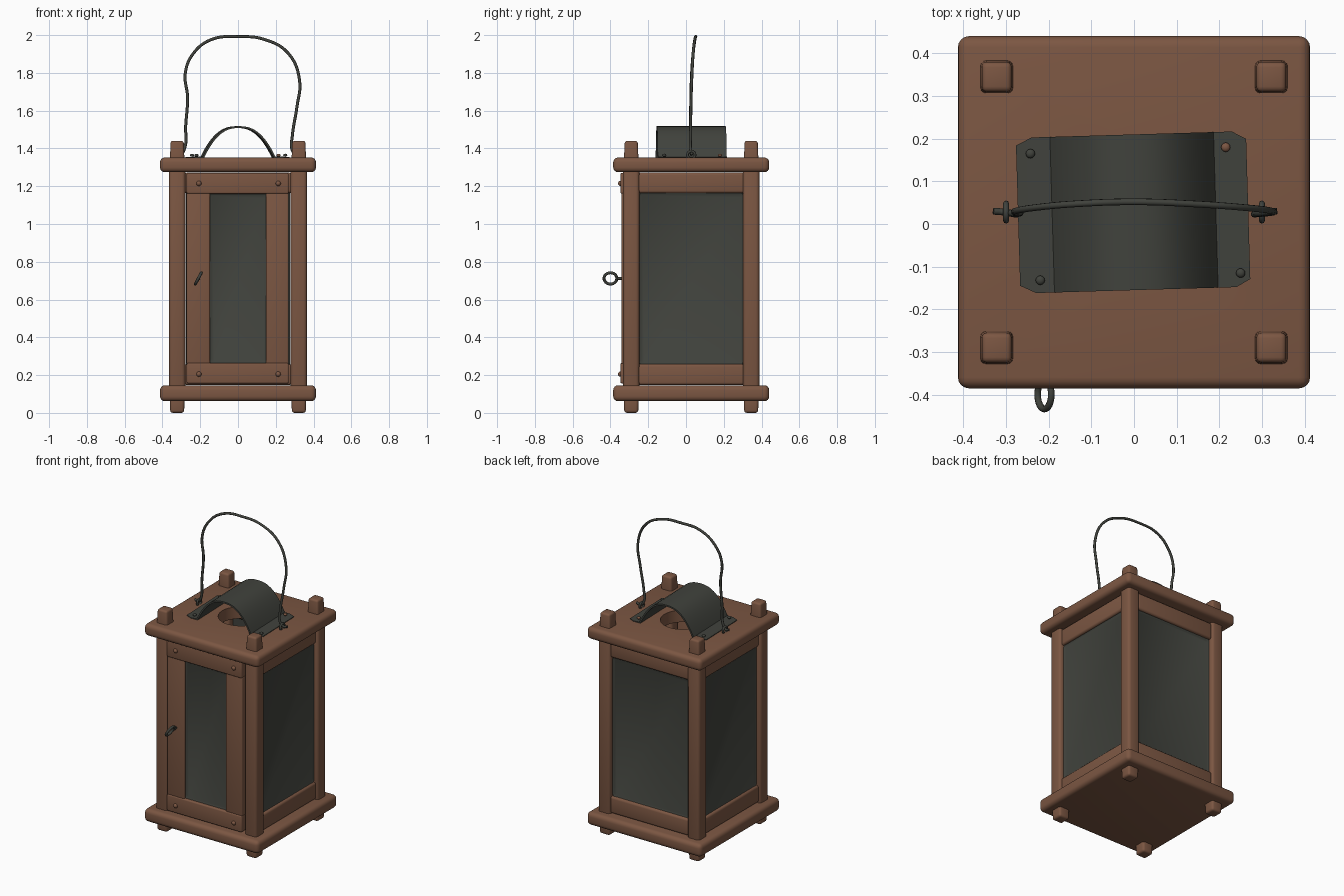
import bpy, bmesh, math
from mathutils import Matrix, Vector

if "Cube" in bpy.data.objects:
    bpy.data.objects.remove(bpy.data.objects["Cube"])

CY = 0.0275  # body centre in y


def mat(name, rgb):
    m = bpy.data.materials.new(name)
    m.diffuse_color = (*rgb, 1)
    m.use_nodes = True
    m.node_tree.nodes["Principled BSDF"].inputs["Base Color"].default_value = m.diffuse_color
    return m


WOOD = mat("brown wood", (0.2, 0.094, 0.055))
METAL = mat("dark grey metal", (0.052, 0.055, 0.046))
GLASS = mat("dark pane", (0.052, 0.055, 0.046))


def smooth(ob, angle=40):
    bpy.ops.object.select_all(action='DESELECT')
    ob.select_set(True)
    bpy.context.view_layer.objects.active = ob
    bpy.ops.object.shade_smooth_by_angle(angle=math.radians(angle))


def finish(bm, name, material, do_smooth=True):
    bmesh.ops.recalc_face_normals(bm, faces=bm.faces)
    me = bpy.data.meshes.new(name)
    bm.to_mesh(me)
    bm.free()
    me.materials.append(material)
    ob = bpy.data.objects.new(name, me)
    bpy.context.collection.objects.link(ob)
    if do_smooth:
        smooth(ob)
    return ob


def box(name, lo, hi, material, bevel=0.012, seg=3, taper=1.0, turn=0, rim=0, do_smooth=True):
    """Bevelled box; taper scales the top, turn rotates about the body axis, rim insets the -y face."""
    bm = bmesh.new()
    bmesh.ops.create_cube(bm, size=1)
    lo, hi = Vector(lo), Vector(hi)
    c, s = (lo + hi) / 2, hi - lo
    for v in bm.verts:
        k = taper if v.co.z > 0 else 1
        v.co = Vector((v.co.x * s.x * k, v.co.y * s.y * k, v.co.z * s.z)) + c
    if rim:
        f = min(bm.faces, key=lambda f: f.calc_center_median().y)
        bmesh.ops.inset_individual(bm, faces=[f], thickness=rim, depth=0)
        for v in f.verts:
            v.co.y += 0.006
        bmesh.ops.bevel(bm, geom=[e for v in f.verts for e in v.link_edges if e not in f.edges[:]],
                        offset=0.012, segments=2, affect='EDGES', profile=0.5)
    elif bevel:
        bmesh.ops.bevel(bm, geom=bm.edges[:], offset=bevel, segments=seg, affect='EDGES', profile=0.5)
    if turn:
        ctr = Vector((0, CY, 0))
        bmesh.ops.rotate(bm, verts=bm.verts, cent=ctr, matrix=Matrix.Rotation(math.radians(turn), 3, 'Z'))
    return finish(bm, name, material, do_smooth)


def rivet(name, loc, material, scale):
    bm = bmesh.new()
    bmesh.ops.create_uvsphere(bm, u_segments=12, v_segments=8, radius=1,
                              matrix=Matrix.Translation(loc) @ Matrix.Diagonal((*scale, 1)))
    finish(bm, name, material)


def ring(name, loc, rot, major, minor):
    bpy.ops.mesh.primitive_torus_add(location=loc, rotation=rot, major_radius=major, minor_radius=minor,
                                     major_segments=24, minor_segments=8)
    ob = bpy.context.object
    ob.name = name
    ob.data.materials.append(METAL)
    smooth(ob, 60)


# base and roof boards
box("base_board", (-0.413, CY - 0.413, 0.062), (0.413, CY + 0.413, 0.146), WOOD, 0.026, 4)
roof = box("roof_board", (-0.413, CY - 0.413, 1.274), (0.413, CY + 0.413, 1.352), WOOD, 0.026, 4, do_smooth=False)

# smoke hole under the metal hood
bm = bmesh.new()
bmesh.ops.create_cone(bm, segments=32, radius1=0.135, radius2=0.135, depth=0.4, cap_ends=True,
                      matrix=Matrix.Translation((0, 0.03, 1.31)))
cutter = finish(bm, "hole_cutter", WOOD)
cutter.hide_render = True
mod = roof.modifiers.new("hole", 'BOOLEAN')
mod.operation, mod.object, mod.solver = 'DIFFERENCE', cutter, 'EXACT'
bpy.ops.object.select_all(action='DESELECT')
roof.select_set(True)
bpy.context.view_layer.objects.active = roof
bpy.ops.object.modifier_apply(modifier="hole")
bpy.data.objects.remove(cutter)
smooth(roof)

# corner posts with tenon tops and feet
for sx in (-1, 1):
    for sy in (-1, 1):
        x, y = 0.322 * sx, CY + 0.3175 * sy

        def post(name, r, z0, z1, b, t=1.0):
            box(name, (x - r, y - r, z0), (x + r, y + r, z1), WOOD, b, 3, t)
        post("corner_post", 0.043, 0.12, 1.30, 0.018)
        post("post_top", 0.040, 1.30, 1.44, 0.012, 0.86)
        post("foot", 0.037, 0.0, 0.10, 0.014, 1.05)

# two sides and back: top and bottom rails with a pane
for side, a in (("right", 90), ("back", 180), ("left", 270)):
    yo = CY - 0.350
    box(side + "_top_rail", (-0.285, yo, 1.163), (0.285, yo + 0.06, 1.272), WOOD, 0.014, turn=a)
    box(side + "_bottom_rail", (-0.285, yo, 0.148), (0.285, yo + 0.06, 0.258), WOOD, 0.014, turn=a)
    box(side + "_pane", (-0.275, yo + 0.014, 0.255), (0.275, yo + 0.034, 1.166), GLASS, turn=a, rim=0.014)

# front door
box("door_top_rail", (-0.272, -0.347, 1.160), (0.268, -0.290, 1.270), WOOD, 0.008)
box("door_bottom_rail", (-0.272, -0.347, 0.156), (0.268, -0.290, 0.264), WOOD, 0.008)
box("door_left_stile", (-0.272, -0.342, 0.258), (-0.148, -0.290, 1.166), WOOD, 0.008)
box("door_right_stile", (0.148, -0.342, 0.258), (0.268, -0.290, 1.166), WOOD, 0.008)
box("door_pane", (-0.152, -0.330, 0.262), (0.152, -0.310, 1.162), GLASS, rim=0.014)
for x in (-0.207, 0.213):
    for z in (0.205, 1.215):
        rivet("door_peg", (x, -0.346, z), WOOD, (0.014, 0.014, 0.014))

# door pull ring on a short stem
ring("door_ring", (-0.21, -0.400, 0.712), (0, math.radians(118), 0), 0.034, 0.008)
box("ring_stem", (-0.218, -0.368, 0.704), (-0.202, -0.335, 0.720), METAL, 0.004, 2)

# bent sheet hood
prof = [(-0.272, 1.356), (-0.235, 1.356)]
for i in range(25):
    t = -math.cos(math.pi * i / 24)
    prof.append((0.192 * t, 1.358 + 0.160 * (1 - abs(t) ** 2.5)))
prof += [(0.235, 1.356), (0.268, 1.356)]
bm = bmesh.new()
rows = []
for i, (x, z) in enumerate(prof):
    cut = 0.018 if i in (0, len(prof) - 1) else 0
    rows.append([bm.verts.new((x, y, z)) for y in (-0.155 + cut, 0.21 - cut)])
for a, b in zip(rows, rows[1:]):
    bm.faces.new((a[0], b[0], b[1], a[1]))
bmesh.ops.rotate(bm, verts=bm.verts, cent=(0, 0.027, 0), matrix=Matrix.Rotation(math.radians(1.7), 3, 'Z'))
bmesh.ops.recalc_face_normals(bm, faces=bm.faces)
bmesh.ops.solidify(bm, geom=bm.faces[:], thickness=0.010)
finish(bm, "metal_hood", METAL)
for i, (x, y) in enumerate([(-0.243, 0.165), (0.215, 0.18), (0.25, -0.115), (-0.22, -0.132)]):
    rivet("hood_rivet", (x, y, 1.364), WOOD if i == 1 else METAL, (0.011, 0.011, 0.008))

# staples and wire handle
for sx in (-1, 1):
    ring("handle_staple", (0.30 * sx, 0.028, 1.366), (0, math.radians(90), 0), 0.020, 0.007)
path = [(-0.33, 0.03, 1.374), (-0.305, 0.028, 1.370), (-0.283, 0.024, 1.40), (-0.277, 0.024, 1.52),
        (-0.267, 0.026, 1.67), (-0.279, 0.030, 1.80), (-0.235, 0.038, 1.905), (-0.14, 0.047, 1.977),
        (0, 0.052, 1.992), (0.14, 0.047, 1.977), (0.265, 0.038, 1.905), (0.326, 0.030, 1.76),
        (0.312, 0.026, 1.62), (0.288, 0.024, 1.47), (0.286, 0.024, 1.395), (0.305, 0.028, 1.370),
        (0.335, 0.03, 1.374)]
cu = bpy.data.curves.new("wire_handle", 'CURVE')
cu.dimensions = '3D'
cu.bevel_depth, cu.bevel_resolution, cu.resolution_u = 0.008, 2, 6
cu.use_fill_caps = True
sp = cu.splines.new('BEZIER')
sp.bezier_points.add(len(path) - 1)
for p, co in zip(sp.bezier_points, path):
    p.co = co
    p.handle_left_type = p.handle_right_type = 'AUTO'
cu.materials.append(METAL)
wire = bpy.data.objects.new("wire_handle", cu)
bpy.context.collection.objects.link(wire)
bpy.ops.object.select_all(action='DESELECT')
wire.select_set(True)
bpy.context.view_layer.objects.active = wire
bpy.ops.object.convert(target='MESH')
smooth(bpy.context.object, 60)
